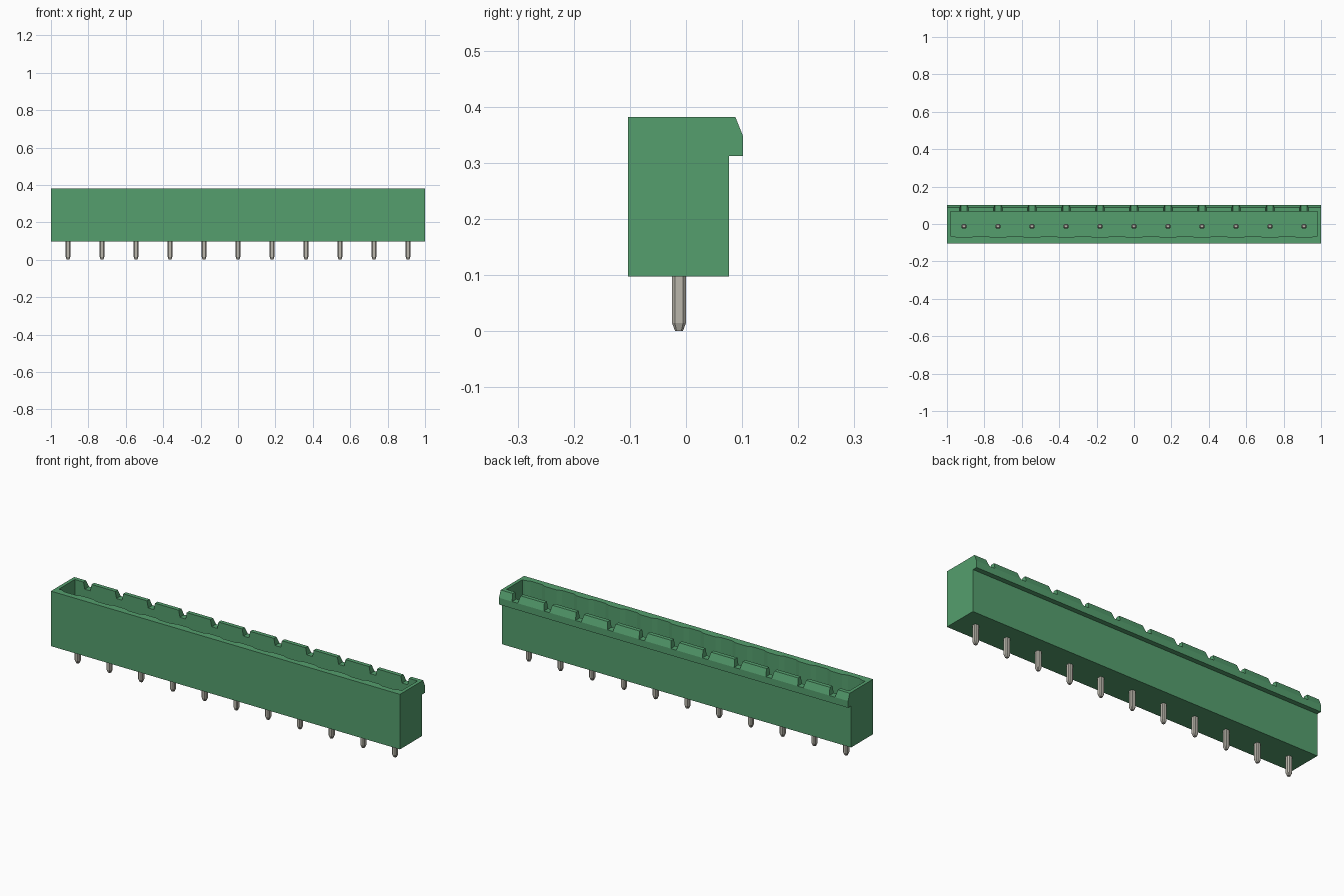
import bpy
import bmesh
from mathutils import Vector

if "Cube" in bpy.data.objects:
    bpy.data.objects.remove(bpy.data.objects["Cube"], do_unlink=True)

COUNT = 11
PITCH = 2 / COUNT
CENTRES = [(i - (COUNT - 1) / 2) * PITCH for i in range(COUNT)]
PIN_Y = -0.0125


def material(name, rgb, rough):
    mat = bpy.data.materials.new(name)
    mat.use_nodes = True
    mat.diffuse_color = (*rgb, 1)
    bsdf = mat.node_tree.nodes["Principled BSDF"]
    bsdf.inputs["Base Color"].default_value = (*rgb, 1)
    bsdf.inputs["Roughness"].default_value = rough
    return mat


green = material("green plastic", (0.09, 0.345, 0.155), 0.5)
metal = material("tinned metal", (0.49, 0.47, 0.41), 0.4)


def prism(bm, points, along):
    """Extrude a closed flat outline along a vector."""
    face = bm.faces.new([bm.verts.new(p) for p in points])
    new = bmesh.ops.extrude_face_region(bm, geom=[face])["geom"]
    moved = [v for v in new if isinstance(v, bmesh.types.BMVert)]
    bmesh.ops.translate(bm, verts=moved, vec=Vector(along))


def finish(bm, name, mat):
    bmesh.ops.recalc_face_normals(bm, faces=bm.faces)
    mesh = bpy.data.meshes.new(name)
    bm.to_mesh(mesh)
    bm.free()
    mesh.materials.append(mat)
    obj = bpy.data.objects.new(name, mesh)
    bpy.context.collection.objects.link(obj)
    return obj


# Housing: side profile with the latching lip at the back
profile = [(-0.103, 0.097), (0.077, 0.097), (0.077, 0.312), (0.102, 0.312),
           (0.102, 0.347), (0.088, 0.382), (-0.103, 0.382)]
bm = bmesh.new()
prism(bm, [(-1, y, z) for y, z in profile], (2, 0, 0))
housing = finish(bm, "housing", green)

# Cavity cutter: the front wall has a shallow groove facing each pin
outline = [(0.982, 0.067), (-0.982, 0.067), (-0.982, -0.063)]
for c in CENTRES:
    outline += [(c - 0.058, -0.063), (c - 0.033, -0.073),
                (c + 0.033, -0.073), (c + 0.058, -0.063)]
outline.append((0.982, -0.063))
bm = bmesh.new()
prism(bm, [(x, y, 0.15) for x, y in outline], (0, 0, 0.3))
cavity = finish(bm, "cavity_cutter", green)

# Notch cutter: slant-sided slots through the lip
bm = bmesh.new()
for c in CENTRES:
    shape = [(-0.016, 0.347), (0.016, 0.347), (0.03, 0.417), (-0.03, 0.417)]
    prism(bm, [(c + x, 0.04, z) for x, z in shape], (0, 0.08, 0))
notches = finish(bm, "notch_cutter", green)

# Cut the housing, then drop the cutters
for cutter in (cavity, notches):
    cutter.hide_render = True
    mod = housing.modifiers.new(cutter.name, "BOOLEAN")
    mod.operation = "DIFFERENCE"
    mod.solver = "EXACT"
    mod.object = cutter
bpy.context.view_layer.update()
graph = bpy.context.evaluated_depsgraph_get()
cut_mesh = bpy.data.meshes.new_from_object(housing.evaluated_get(graph))
housing.modifiers.clear()
housing.data = cut_mesh
housing.data.name = "housing"
for cutter in (cavity, notches):
    bpy.data.objects.remove(cutter, do_unlink=True)


# Pins: square posts with bevelled corners and tapered ends
def ring(bm, x, z, scale):
    a, b = 0.0125 * scale, 0.0075 * scale
    corners = [(a, -b), (a, b), (b, a), (-b, a),
               (-a, b), (-a, -b), (-b, -a), (b, -a)]
    return [bm.verts.new((x + u, PIN_Y + v, z)) for u, v in corners]


for i, c in enumerate(CENTRES):
    bm = bmesh.new()
    rings = [ring(bm, c, z, s) for z, s in
             ((0, 0.55), (0.015, 1), (0.3, 1), (0.315, 0.55))]
    for low, high in zip(rings, rings[1:]):
        for k in range(8):
            n = (k + 1) % 8
            bm.faces.new((low[k], low[n], high[n], high[k]))
    bm.faces.new(rings[0])
    bm.faces.new(rings[-1])
    finish(bm, f"pin_{i + 1}", metal)
